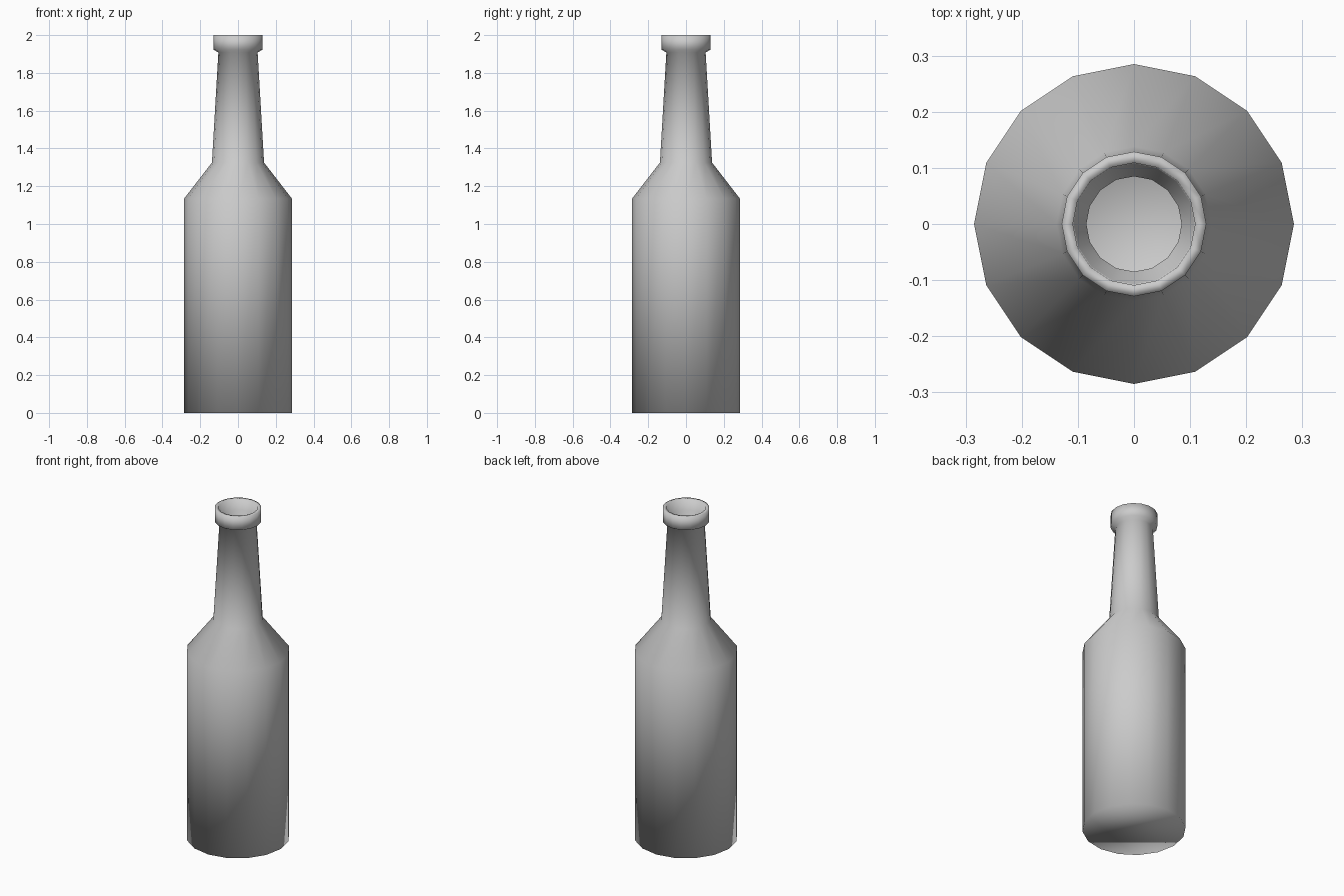
import bpy, bmesh
from math import cos, sin, tau

if "Cube" in bpy.data.objects:
    bpy.data.objects.remove(bpy.data.objects["Cube"])

SIDES = 16

# Profile (radius, height): outside going up, over the lip, then inside going down
outer = [(0.285, 0.0), (0.285, 1.135), (0.138, 1.325), (0.104, 1.908),
         (0.129, 1.922), (0.129, 2.0)]
inner = [(0.109, 2.0), (0.107, 1.935), (0.085, 1.915), (0.118, 1.32),
         (0.265, 1.128), (0.265, 0.02)]


def lathe(name, profile, sides):
    """Revolve an open profile around z and cap both ends."""
    bm = bmesh.new()
    rings = [[bm.verts.new((r * cos(tau * i / sides), r * sin(tau * i / sides), z))
              for i in range(sides)] for r, z in profile]
    for a, b in zip(rings, rings[1:]):
        for i in range(sides):
            j = (i + 1) % sides
            bm.faces.new((a[i], a[j], b[j], b[i]))
    bm.faces.new(rings[0][::-1])   # underside
    bm.faces.new(rings[-1])        # inside floor
    for f in bm.faces:
        f.smooth = True
    mesh = bpy.data.meshes.new(name)
    bm.to_mesh(mesh)
    bm.free()
    obj = bpy.data.objects.new(name, mesh)
    bpy.context.collection.objects.link(obj)
    return obj


# Hollow bottle with shoulder, tapered neck and lip
lathe("bottle", outer + inner, SIDES)
